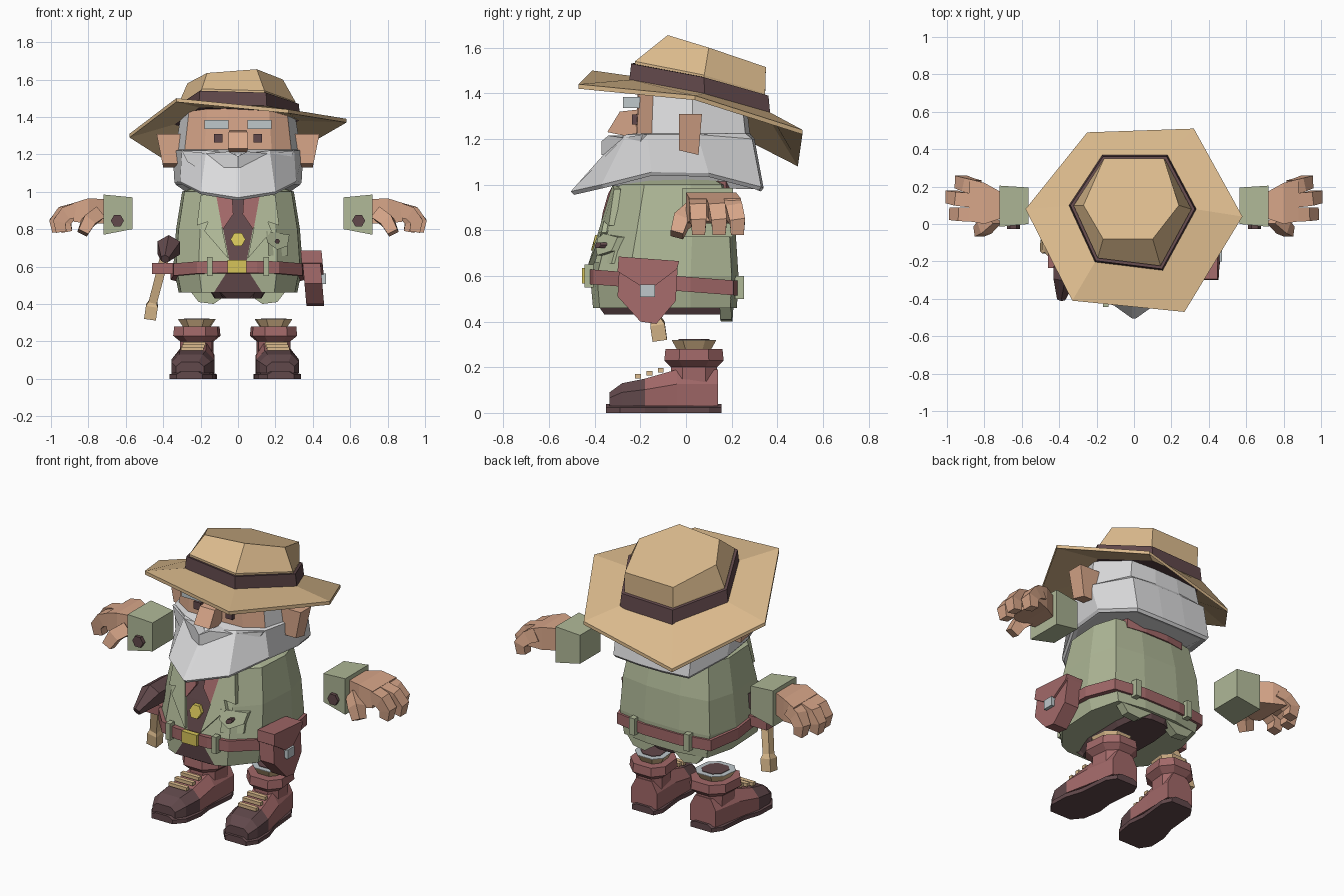
import bpy, bmesh, math
from mathutils import Vector

cube = bpy.data.objects.get("Cube")
if cube:
    bpy.data.objects.remove(cube)


def material(name, *rgb):
    mat = bpy.data.materials.new(name)
    mat.use_nodes = True
    mat.diffuse_color = (*rgb, 1)
    mat.node_tree.nodes["Principled BSDF"].inputs["Base Color"].default_value = (*rgb, 1)
    return mat


STRAW = material("straw", .72, .5, .27)
SKIN = material("skin", .68, .38, .25)
LEATHER = material("red leather", .36, .14, .14)
DARK = material("dark brown", .12, .065, .07)
GREEN = material("sage green", .43, .48, .31)
WHITE = material("white hair", .72, .72, .73)
GOLD = material("gold", .67, .55, .1)
STEEL = material("pale steel", .52, .58, .6)


def finish(name, bm, mat, mirror=False, second=None, rule=None):
    """Turn a bmesh into an object; faces that meet the rule get the second colour."""
    bmesh.ops.recalc_face_normals(bm, faces=bm.faces)
    if rule:
        for face in bm.faces:
            face.material_index = int(rule(face.calc_center_median(), face.normal))
    mesh = bpy.data.meshes.new(name)
    bm.to_mesh(mesh)
    bm.free()
    mesh.materials.append(mat)
    if second:
        mesh.materials.append(second)
    obj = bpy.data.objects.new(name, mesh)
    bpy.context.scene.collection.objects.link(obj)
    if mirror:
        mod = obj.modifiers.new("mirror", "MIRROR")
        mod.use_mirror_merge = False
    return obj


def loft(name, rings, mat, caps=True, closed=False, **kw):
    bm = bmesh.new()
    loops = [[bm.verts.new(p) for p in ring] for ring in rings]
    n = len(loops[0])
    pairs = list(zip(loops, loops[1:])) + ([(loops[-1], loops[0])] if closed else [])
    for a, b in pairs:
        for i in range(n):
            j = (i + 1) % n
            bm.faces.new((a[i], a[j], b[j], b[i]))
    if caps:
        bm.faces.new(loops[0])
        bm.faces.new(loops[-1])
    return finish(name, bm, mat, **kw)


def prism(name, outline, place, mat, **kw):
    """Extrude a flat outline; place(u, v, d) maps it into space for depth 0 and 1."""
    return loft(name, [[place(u, v, d) for u, v in outline] for d in (0, 1)], mat, **kw)


def box(name, centre, size, mat, **kw):
    x, y, z = centre
    a, b, c = (s / 2 for s in size)
    square = [(-a, -b), (a, -b), (a, b), (-a, b)]
    return prism(name, square, lambda u, v, d: (x + u, y + v, z + c * (2 * d - 1)), mat, **kw)


def tube(name, path, radii, mat, ref=(0, 1, 0), sides=4, **kw):
    pts, rings = [Vector(p) for p in path], []
    for i, p in enumerate(pts):
        along = (pts[min(i + 1, len(pts) - 1)] - pts[max(i - 1, 0)]).normalized()
        up = along.cross(Vector(ref)).normalized()
        side = up.cross(along)
        angles = [math.tau * (k + .5) / sides for k in range(sides)]
        rings.append([p + (side * math.cos(t) + up * math.sin(t)) * radii[i] for t in angles])
    return loft(name, rings, mat, **kw)


def sym(half):
    """Complete a ring from its +x half."""
    return half + [(-p[0], *p[1:]) for p in reversed(half)]


def scaled(ring, factor, lift=0):
    mid = sum((Vector(p) for p in ring), Vector()) / len(ring)
    return [Vector((mid.x + (p[0] - mid.x) * factor, mid.y + (p[1] - mid.y) * factor,
                    p[2] + lift)) for p in ring]


# Hat
brim = [(-.58, .08, 1.31), (-.25, .49, 1.1), (.32, .51, 1.24),
        (.58, .04, 1.39), (.27, -.47, 1.44), (-.33, -.41, 1.5)]
base = [(-.35, .1, 1.36), (-.17, .37, 1.29), (.18, .37, 1.3),
        (.335, .08, 1.38), (.155, -.25, 1.44), (-.21, -.205, 1.45)]
crown = [(-.27, .1, 1.58), (-.16, .35, 1.51), (.16, .35, 1.515),
         (.24, .1, 1.6), (.1, -.08, 1.655), (-.165, -.08, 1.635)]
loft("hat_brim", [scaled(base, .97), scaled(brim, 1, -.02), brim, scaled(base, .97, .02)],
     STRAW, caps=False, closed=True)
loft("hat_band", [base, scaled(base, .97, .09)], DARK)
loft("hat_crown", [scaled(base, .92, .08), scaled(base, .92, .1), crown], STRAW)

# Head, hair and beard
tip = sym([(.01, -.505, .97), (.2, -.37, 1), (.31, -.15, 1.055), (.34, .1, 1.05),
           (.25, .33, .99), (.08, .34, .985)])
cheek = sym([(.01, -.3, 1.2), (.17, -.26, 1.22), (.3, -.17, 1.22), (.35, .05, 1.22),
             (.25, .29, 1.2), (.08, .3, 1.2)])
face_outline = [(.06, -.22), (.18, -.215), (.285, -.15), (.335, .03), (.24, .26), (.08, .28)]
jaw = sym([(x, y, 1.225) for x, y in face_outline])
scalp = sym([(x * .92, y * .95, 1.4 - .2 * y) for x, y in face_outline])
loft("head_and_beard", [scaled(tip, .9, -.005), scaled(tip, .97, -.015), tip, cheek, jaw, scalp],
     WHITE, second=SKIN, rule=lambda c, n: c.z > 1.25 and c.y < -.14 and n.z < .8)
moustache = [(0, 1.19), (.05, 1.215), (.16, 1.205), (.3, 1.22), (.27, 1.16), (.16, 1.09),
             (.06, 1.13), (0, 1.13)]
prism("moustache", moustache, lambda u, v, d: (u, -.37 + u * .6 + d * .09, v), WHITE, mirror=True)
prism("nose", [(-.2, 1.33), (-.29, 1.32), (-.345, 1.23), (-.2, 1.2)],
      lambda u, v, d: ((d - .5) * (.07 - u * .1), u, v), SKIN)
box("eyes", (.105, -.222, 1.285), (.045, .03, .045), DARK, mirror=True)
box("eyebrows", (.115, -.235, 1.36), (.13, .08, .048), STEEL, mirror=True)
prism("ears", [(-.03, 1.31), (.07, 1.31), (.055, 1.13), (-.03, 1.15)],
      lambda u, v, d: (.3 + d * (.08 + (v - 1.13) * .2) + .02 * d, u, v), SKIN, mirror=True)

# Jacket with the shirt showing in the open front


def section(z, opening, wide, deep, shift=0):
    half = [(opening, -.42), (.22, -.39), (.345, -.25), (.36, .02), (.31, .2), (.12, .23)]
    return sym([(x * (wide if i else 1), y * deep + shift, z) for i, (x, y) in enumerate(half)])


loft("jacket", [section(.46, .13, .88, .97), section(.6, .04, .96, 1),
                section(.8, .08, .92, .9, .01), section(1, .13, .83, .75, .005),
                section(1.03, .1, .6, .55)],
     GREEN, second=DARK, rule=lambda c, n: c.y < -.2 and abs(c.x) < .02 and n.y < -.3)
loft("trousers", [section(.43, .06, .35, .85), section(.49, .12, .45, .95)], DARK)
loft("shirt_collar", [section(z, .05, .62, .55 + .08 * z, .05) for z in (.96, 1.06)], LEATHER)


def on_chest(offset, thick=.03):
    def place(u, v, d):
        bulge = .15 * abs(u) + max(0, abs(u) - .2) * .9
        return (u, -.42 + max(0, v - .6) * .275 + bulge - offset + d * thick, v)
    return place


prism("collar_flaps", [(.03, .96), (.11, 1), (.13, .9), (.08, .8), (.025, .88)],
      on_chest(.025), LEATHER, mirror=True)
prism("lapels", [(.12, 1), (.2, .98), (.22, .82), (.16, .84), (.18, .79), (.05, .64), (.08, .78)],
      on_chest(.03), GREEN, mirror=True)
prism("chest_pocket", [(.16, .66), (.265, .655), (.265, .76), (.16, .77)], on_chest(.02), GREEN)
prism("pocket_flap", [(.15, .79), (.275, .77), (.265, .71), (.21, .69), (.155, .73)],
      on_chest(.035), GREEN)
hexagon = [(math.cos(math.tau * k / 6), math.sin(math.tau * k / 6)) for k in range(6)]
prism("pocket_button", [(.21 + a * .014, .735 + b * .014) for a, b in hexagon], on_chest(.045), DARK)
prism("neck_gem", [(a * .04, .745 + b * .04) for a, b in hexagon], on_chest(.03, .04), GOLD)
prism("coat_tails", [(.03, .5), (.06, .45), (.13, .4), (.21, .41), (.28, .5)],
      lambda u, v, d: (u, .21 - d * .05 - u * .05, v), GREEN, mirror=True)

# Belt
belt = [(x * 1.02, y * 1.04, z - .08 * (y + .42)) for x, y, z in section(.565, .1, .98, 1)]
loft("belt", [belt, scaled(belt, 1, .065)], LEATHER)
box("belt_buckle", (-.005, -.44, .6), (.1, .03, .068), GOLD)
box("front_belt_loops", (.152, -.425, .6), (.03, .04, .1), GREEN, mirror=True)
box("back_belt_loops", (.18, .235, .55), (.035, .04, .1), GREEN, mirror=True)

# Pouch on the left hip
pouch = [(-.29, .68), (-.035, .66), (-.045, .49), (-.13, .39), (-.2, .4), (-.3, .51)]


def on_hip(inner, outer):
    return lambda u, v, d: (inner + (outer - inner) * d + (.68 - v) * .09, u, v)


prism("pouch", pouch, on_hip(.34, .435), LEATHER)
prism("pouch_flap", [(-.295, .685), (-.03, .665), (-.04, .63), (-.165, .535), (-.3, .62)],
      on_hip(.335, .447), LEATHER)
box("pouch_clasp", (.455, -.168, .535), (.03, .065, .055), STEEL)

# Hammer on the right hip
tube("hammer_handle", [(-.39, -.2, .66), (-.455, -.13, .41), (-.46, -.125, .39), (-.47, -.115, .32)],
     [.035, .032, .045, .045], STRAW)
tube("hammer_head", [(-.37, -.12, .7), (-.37, -.29, .7), (-.39, -.4, .64)],
     [.065, .07, .025], DARK, ref=(1, 0, 0), sides=6)
box("hammer_strap", (-.4, -.17, .59), (.12, .13, .06), LEATHER)


# Hands and sleeve cuffs


def slab(x, front, back, low, high):
    return [(x, front, low), (x, back, low), (x, back, high), (x, front, high)]


loft("sleeve_cuffs", [slab(.565, 0, .195, .8, .97), slab(.72, -.015, .205, .77, .985)],
     GREEN, mirror=True)
prism("cuff_buttons", [(.645 + a * .035, .845 + b * .035) for a, b in hexagon],
      lambda u, v, d: (u, -.028 + d * .03, v), DARK, mirror=True)
loft("palms", [slab(.71, .03, .17, .83, .96), slab(.8, 0, .22, .83, .965),
               slab(.88, .015, .24, .84, .94)], SKIN, mirror=True)
for label, root, end, reach in (("index", .05, .055, .98), ("middle", .125, .145, 1),
                                ("little", .195, .225, .95)):
    tube(label + "_fingers", [(.84, root, .91), (reach - .06, (root + end) / 2, .885),
                              (reach - .025, end, .84), (reach - .035, end, .785)],
         [.055, .052, .048, .04], SKIN, mirror=True)
tube("thumbs", [(.75, .03, .88), (.8, -.02, .84), (.83, -.04, .78)],
     [.05, .05, .04], SKIN, mirror=True)

# Boots, toes turned slightly out
boots = []


def turned(x, y, z):
    return (.205 + x - .1 * (y - .035), y, z)


def foot_ring(y, w, low, high):
    half = [(w, y, low), (w, y, low + (high - low) * .6), (w * .6, y, high)]
    return [turned(*p) for p in sym(half)]


def ankle_ring(z, w, d):
    half = [(w * .5, -d, z), (w, -d * .5, z), (w, d * .5, z), (w * .5, d, z)]
    return [turned(x, y + .035, h) for x, y, h in sym(half)]


def boot_part(func, name, *args, **kw):
    boots.append(func(name, *args, mirror=True, **kw))


boot_part(loft, "boot_feet", [foot_ring(-.335, .075, .03, .09), foot_ring(-.28, .105, .03, .13),
                              foot_ring(-.18, .115, .03, .15), foot_ring(-.04, .1, .03, .19),
                              foot_ring(.14, .085, .03, .19)],
          LEATHER, second=DARK, rule=lambda c, n: c.y < -.2)
boot_part(loft, "boot_shafts", [ankle_ring(.1, .085, .105), ankle_ring(.2, .085, .1),
                                ankle_ring(.23, .12, .13), ankle_ring(.28, .115, .125)], LEATHER)
for label, stretch in (("front", [(-.35, .07), (-.29, .115), (-.18, .122), (-.08, .1)]),
                       ("heel", [(-.08, .1), (.1, .1), (.155, .07)])):
    boot_part(loft, label + "_soles", [foot_ring(y, w, 0, .04) for y, w in stretch], DARK)
for k in range(3):
    y = -.21 + k * .05
    boot_part(box, "boot_laces", turned(0, y, .16 + k * .013), (.12, .025, .02), STRAW)
boot_part(loft, "sock_tops", [ankle_ring(.27, .065, .07), ankle_ring(.317, .095, .097)], STRAW)
boot_part(loft, "sock_rims", [ankle_ring(z, .095, .097) for z in (.317, .32)], STEEL)
boot_part(loft, "sock_openings", [ankle_ring(z, .065, .067) for z in (.318, .323)], DARK)
for part in boots:
    part.location.x = -.015
